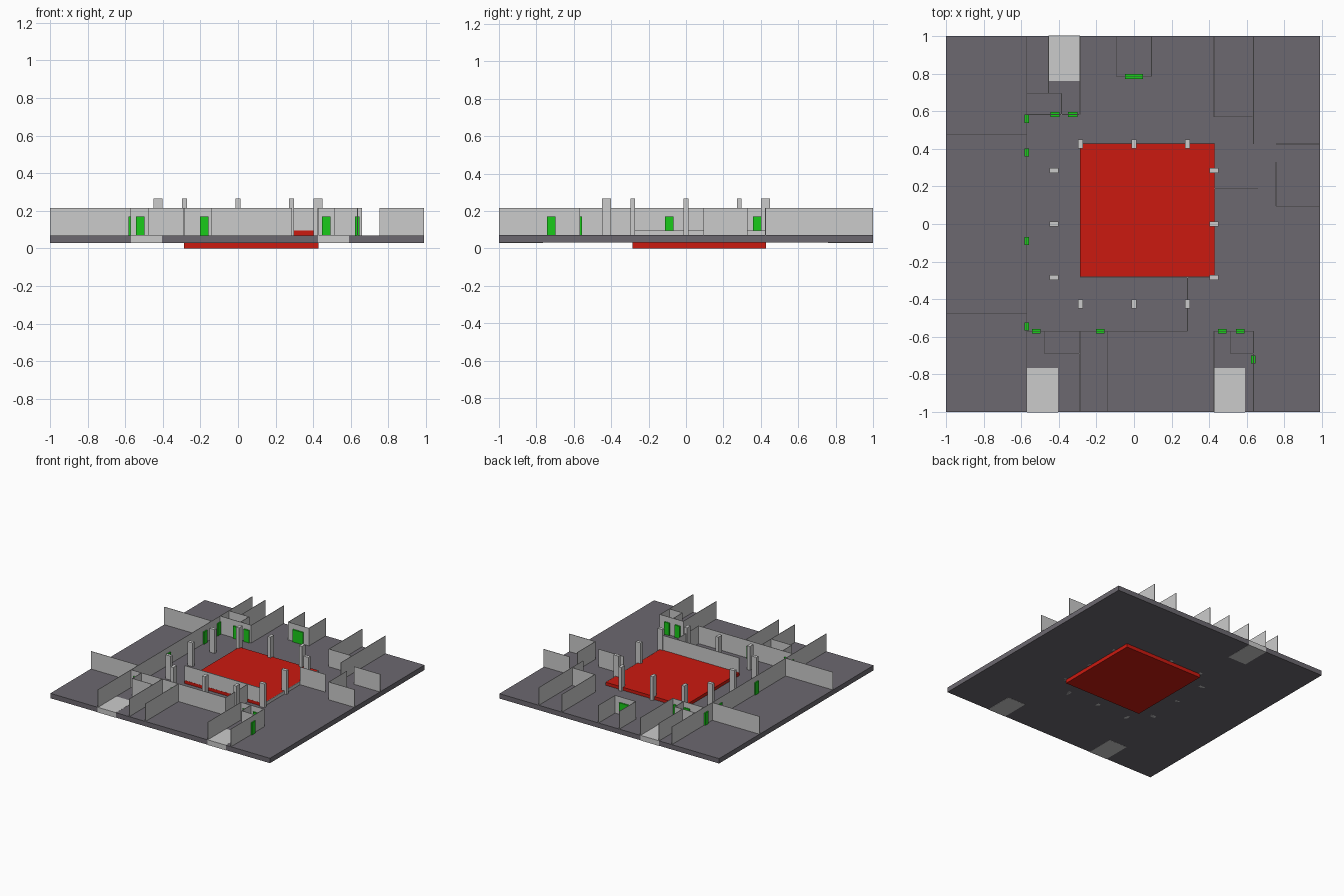
import bpy


def material(name, colour):
    m = bpy.data.materials.new(name)
    m.diffuse_color = colour
    return m


FLOOR = material("floor_grey", (0.15, 0.14, 0.16, 1))
RED = material("red", (0.6, 0.01, 0.005, 1))
GREEN = material("green", (0.01, 0.6, 0.01, 1))


def box(name, x0, x1, y0, y1, z0, z1, mat=None):
    bpy.ops.mesh.primitive_cube_add(
        size=1, location=((x0 + x1) / 2, (y0 + y1) / 2, (z0 + z1) / 2))
    o = bpy.context.object
    o.name = name
    o.scale = (x1 - x0, y1 - y0, z1 - z0)
    bpy.ops.object.transform_apply(location=False, rotation=False, scale=True)
    if mat:
        o.data.materials.append(mat)
    return o


BASE, TOP, WALL = 0.03, 0.07, 0.215
T = 0.002  # half wall thickness

# Floor slab and the raised red block passing through it
box("floor_slab", -1, 0.99, -1, 1, BASE, TOP, FLOOR)
box("red_platform", -0.287, 0.427, -0.285, 0.427, 0, 0.095, RED)

# Pale entrance pads let into the floor edge
for x0, x1, y0, y1 in [(-0.57, -0.405, -1.001, -0.765),
                       (0.425, 0.59, -1.001, -0.765),
                       (-0.455, -0.288, 0.76, 1.001)]:
    box("entrance_pad", x0, x1, y0, y1, BASE - 0.001, TOP + 0.001)

# Walls running along x: (y, x start, x end)
for y, a, b in [(0.475, -1, -0.57), (-0.475, -1, -0.57),
                (-0.57, -0.57, 0.285), (-0.57, 0.425, 0.635),
                (-0.69, -0.475, -0.287), (-0.69, 0.515, 0.635),
                (0.695, -0.57, -0.385), (0.582, -0.57, -0.287),
                (0.785, -0.095, 0.093), (0.57, 0.425, 0.63),
                (0.425, 0.755, 0.99), (0.095, 0.755, 0.99),
                (0.19, 0.43, 0.66)]:
    box("wall_along_x", a, b, y - T, y + T, TOP, WALL)

# Walls running along y: (x, y start, y end)
for x, a, b in [(-0.57, -1, 1), (0.285, -0.57, -0.28),
                (-0.475, -0.69, -0.57), (-0.287, -1, -0.57),
                (-0.14, -1, -0.57), (0.425, -1, -0.57),
                (0.635, -1, -0.57), (0.515, -0.69, -0.57),
                (-0.455, 0.695, 1), (-0.385, 0.582, 0.695),
                (-0.287, 0.582, 1), (-0.095, 0.785, 1),
                (0.093, 0.785, 1), (0.425, 0.57, 1),
                (0.635, 0.425, 1), (0.755, 0.095, 0.33)]:
    box("wall_along_y", x - T, x + T, a, b, TOP, WALL)

# Wall standing on the platform's front edge, and low kerb on its right
box("platform_wall", -0.287, 0.427, -0.284, -0.278, 0.095, WALL)
box("platform_kerb", 0.427, 0.431, -0.285, 0.427, TOP, 0.096)

# Columns, three along each side of the courtyard
for s in (-0.425, 0.425):
    for t in (-0.285, 0, 0.285):
        box("column", t - 0.013, t + 0.013, s - 0.023, s + 0.023, BASE, 0.265)
        box("column", s - 0.023, s + 0.023, t - 0.013, t + 0.013, BASE, 0.265)

# Doors in walls along x: (x, y, half width)
for x, y, w in [(-0.42, 0.582, 0.025), (-0.325, 0.582, 0.025),
                (0, 0.785, 0.047), (-0.52, -0.57, 0.023),
                (-0.18, -0.57, 0.023), (0.47, -0.57, 0.023),
                (0.565, -0.57, 0.023)]:
    box("door", x - w, x + w, y - 0.013, y + 0.013, TOP, 0.17, GREEN)

# Doors in walls along y
for x, y in [(-0.57, 0.56), (-0.57, 0.38), (-0.57, -0.09),
             (-0.57, -0.545), (0.635, -0.72)]:
    box("door", x - 0.012, x + 0.012, y - 0.022, y + 0.022, TOP, 0.17, GREEN)
